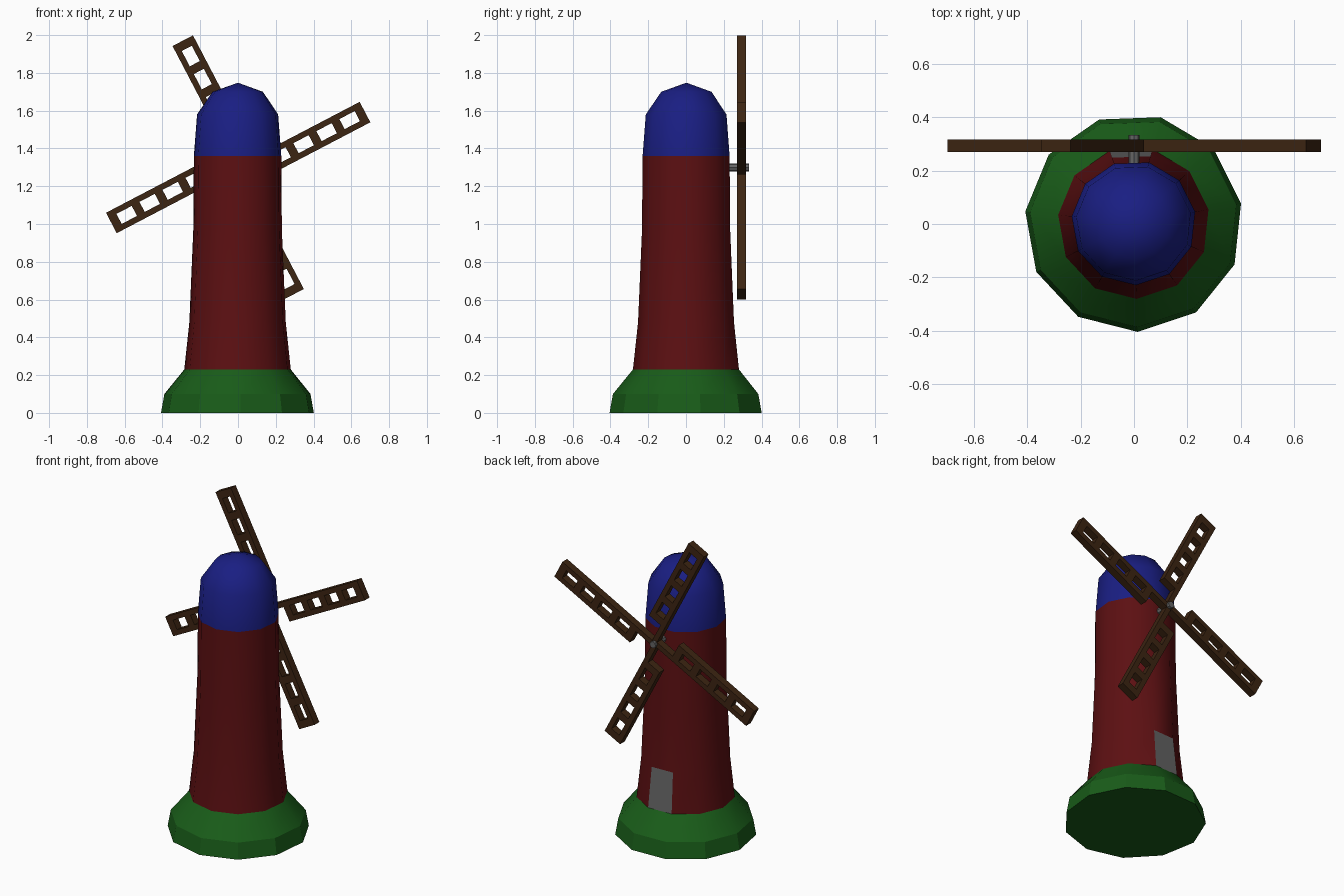
import bpy, bmesh, math
from mathutils import Matrix, Vector

if "Cube" in bpy.data.objects:
    bpy.data.objects.remove(bpy.data.objects["Cube"])

SIDES = 11
PHASE = math.radians(10.3)
HUB = Vector((0.001, 0.293, 1.299))


def material(name, rgb):
    m = bpy.data.materials.new(name)
    m.diffuse_color = (*rgb, 1)
    m.use_nodes = True
    m.node_tree.nodes["Principled BSDF"].inputs["Base Color"].default_value = m.diffuse_color
    return m


def finish(name, bm, mat=None, smooth=None):
    bmesh.ops.recalc_face_normals(bm, faces=bm.faces)
    me = bpy.data.meshes.new(name)
    bm.to_mesh(me)
    bm.free()
    ob = bpy.data.objects.new(name, me)
    bpy.context.collection.objects.link(ob)
    if mat:
        me.materials.append(mat)
    if smooth:
        bpy.ops.object.select_all(action='DESELECT')
        ob.select_set(True)
        bpy.context.view_layer.objects.active = ob
        bpy.ops.object.shade_smooth_by_angle(angle=math.radians(smooth))
    return ob


def ring_point(r, z, i):
    a = PHASE + math.tau * i / SIDES
    return (-0.001 + r * math.cos(a), 0.004 + r * math.sin(a), z)


def lathe(name, profile, mat, floor=False, apex=None, skip=()):
    """Eleven-sided turned shape; skip lists (ring, side) faces to leave out."""
    bm = bmesh.new()
    rings = [[bm.verts.new(ring_point(r, z, i)) for i in range(SIDES)] for r, z in profile]
    for k, (a, b) in enumerate(zip(rings, rings[1:])):
        for i in range(SIDES):
            j = (i + 1) % SIDES
            if (k, i) not in skip:
                bm.faces.new((a[i], a[j], b[j], b[i]))
    if floor:
        bm.faces.new(rings[0][::-1])
    if apex:
        top = bm.verts.new((0, 0.002, apex))
        for i in range(SIDES):
            bm.faces.new((rings[-1][i], rings[-1][(i + 1) % SIDES], top))
    return finish(name, bm, mat, 40)


green = material("green", (0.0095, 0.107, 0.0095))
red = material("red", (0.107, 0.005, 0.006))
blue = material("blue", (0.010, 0.013, 0.225))
brown = material("brown", (0.046, 0.018, 0.006))
grey = material("dark_grey", (0.13, 0.13, 0.13))

# Grassy base (flat-faced lower band), tower and domed cap
tower = [(0.285, 0.23), (0.258, 0.48), (0.237, 0.97), (0.234, 1.36)]
base = lathe("base", [(0.409, 0), (0.391, 0.10), tower[0]], green, floor=True)
for face in base.data.polygons[:SIDES]:
    face.use_smooth = False
lathe("tower", tower, red, skip={(0, 2)})
lathe("cap", [tower[-1], (0.217, 1.58), (0.135, 1.70)], blue, apex=1.748)

# Door fills the lowest tower panel at the back
bm = bmesh.new()
bm.faces.new([bm.verts.new(ring_point(*tower[k], i)) for k, i in ((0, 2), (0, 3), (1, 3), (1, 2))])
finish("door", bm, grey)

# Axle
bm = bmesh.new()
bmesh.ops.create_cone(bm, cap_ends=True, segments=8, radius1=0.021, radius2=0.021, depth=0.135,
                      matrix=Matrix.Translation((0, 0.267, HUB.z)) @ Matrix.Rotation(math.pi / 2, 4, 'X'))
finish("axle", bm, grey)


def box(bm, u0, u1, v0, v1, depth):
    size = Matrix.Diagonal((u1 - u0, depth, v1 - v0, 1))
    bmesh.ops.create_cube(bm, size=1, matrix=Matrix.Translation(((u0 + u1) / 2, 0, (v0 + v1) / 2)) @ size)


# Four lattice sails: spar, outer rail and five rungs
for n in range(4):
    bm = bmesh.new()
    box(bm, 0, 0.731, -0.021, 0.010, 0.047)
    box(bm, 0.135, 0.731, -0.112, -0.081, 0.047)
    for k in range(5):
        u = 0.135 + k * 0.1375
        box(bm, u, u + 0.046, -0.082, -0.020, 0.047)
    turn = Matrix.Rotation(-math.radians(27.6 + 90 * n), 4, 'Y')
    bm.transform(Matrix.Translation(HUB) @ turn)
    finish(f"sail_{n + 1}", bm, brown)
